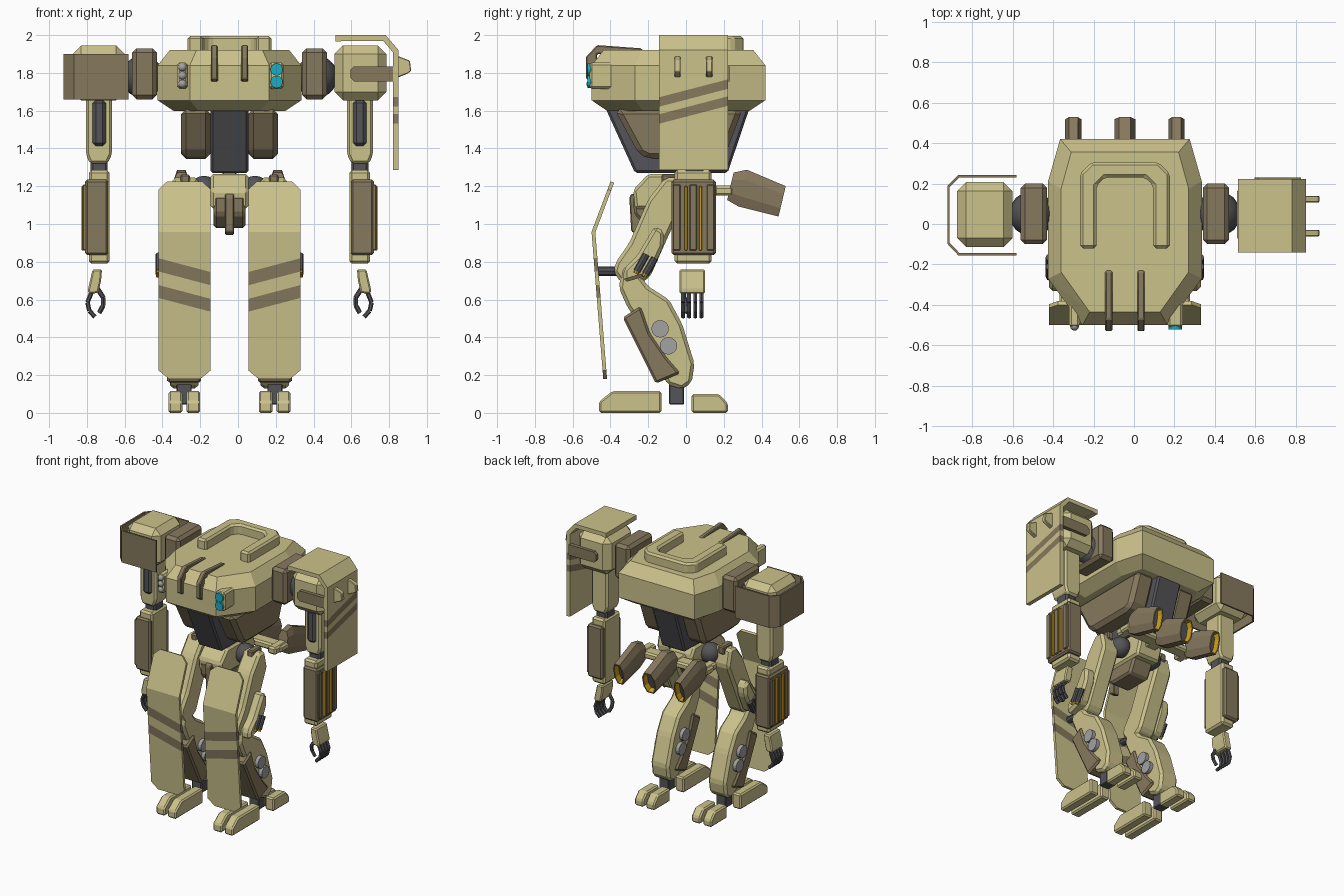
import bpy, bmesh
from math import pi
from mathutils import Vector

if "Cube" in bpy.data.objects:
    bpy.data.objects.remove(bpy.data.objects["Cube"])

CX = -0.045  # body symmetry plane; all x values below are relative to it


def material(name, r, g, b):
    m = bpy.data.materials.new(name)
    m.diffuse_color = (r, g, b, 1)
    m.use_nodes = True
    m.node_tree.nodes["Principled BSDF"].inputs["Base Color"].default_value = m.diffuse_color
    return m


SAND = material("sand", .60, .54, .26)
BROWN = material("brown", .24, .19, .11)
DARK = material("dark_grey", .09, .09, .10)
STEEL = material("steel", .36, .36, .37)
YELLOW = material("yellow", .60, .34, .01)
CYAN = material("cyan", .01, .42, .55)


def finish(name, bm, mats, pair=False, bevel=0, solid=0, smooth=False):
    if not solid:
        bmesh.ops.recalc_face_normals(bm, faces=bm.faces[:])
    if bevel:
        bmesh.ops.bevel(bm, geom=bm.edges[:], offset=bevel, segments=1,
                        affect='EDGES', clamp_overlap=True)
    me = bpy.data.meshes.new(name)
    bm.to_mesh(me)
    bm.free()
    for m in (mats if isinstance(mats, (list, tuple)) else [mats]):
        me.materials.append(m)
    for p in me.polygons:
        p.use_smooth = smooth
    ob = bpy.data.objects.new(name, me)
    bpy.context.collection.objects.link(ob)
    ob.location.x = CX
    if solid:
        s = ob.modifiers.new("thickness", 'SOLIDIFY')
        s.thickness, s.offset, s.use_even_offset = solid, 0, True
    if pair:
        ob.modifiers.new("pair", 'MIRROR').use_mirror_merge = False
    return ob


def place(axis, a, u, v):
    return {'x': (a, u, v), 'y': (u, a, v), 'z': (u, v, a)}[axis]


def prism(name, axis, profile, a0, a1, mat, bevel=0, pair=False):
    bm = bmesh.new()
    lo, hi = ([bm.verts.new(place(axis, a, *p)) for p in profile] for a in (a0, a1))
    bm.faces.new(lo)
    bm.faces.new(hi)
    for i in range(len(lo)):
        bm.faces.new((lo[i - 1], lo[i], hi[i], hi[i - 1]))
    return finish(name, bm, mat, pair, bevel)


def box(name, x, y, z, mat, bevel=.012, pair=False):
    return prism(name, 'z', [(x[0], y[0]), (x[1], y[0]), (x[1], y[1]), (x[0], y[1])],
                 z[0], z[1], mat, bevel, pair)


def rods(name, paths, r, mat, n=8, pair=False):
    bm = bmesh.new()
    for path in paths:
        for p, q in zip(path, path[1:]):
            p, q = Vector(p), Vector(q)
            m = (q - p).to_track_quat('Z', 'Y').to_matrix().to_4x4()
            m.translation = (p + q) / 2
            bmesh.ops.create_cone(bm, cap_ends=True, segments=n, radius1=r, radius2=r,
                                  depth=(q - p).length, matrix=m)
    return finish(name, bm, mat, pair)


def ball(name, c, r, mat, pair=False):
    bm = bmesh.new()
    bmesh.ops.create_uvsphere(bm, u_segments=16, v_segments=10, radius=r)
    bmesh.ops.translate(bm, verts=bm.verts[:], vec=c)
    return finish(name, bm, mat, pair, smooth=True)


def stripe(bm, axis, k, bands):
    """Cut slanted bands z - k*u and give them the second material."""
    n = Vector((-k, 0, 1)) if axis == 'x' else Vector((0, -k, 1))
    for s in [v for b in bands for v in b]:
        bmesh.ops.bisect_plane(bm, geom=bm.verts[:] + bm.edges[:] + bm.faces[:],
                               plane_co=(0, 0, s), plane_no=n)
    for f in bm.faces:
        s = f.calc_center_median().dot(n)
        f.material_index = int(any(a < s < b for a, b in bands))


def sheet(name, axis, path, a0, a1, t, mats, bands=()):
    bm = bmesh.new()
    lo, hi = ([bm.verts.new(place(axis, a, *p)) for p in path] for a in (a0, a1))
    for i in range(1, len(lo)):
        bm.faces.new((lo[i - 1], lo[i], hi[i], hi[i - 1]))
    if bands:
        stripe(bm, 'y', .26, bands)
    return finish(name, bm, mats, solid=t)


# chest: hull of four eight-sided rings
half = [(.21, -.46), (.38, -.23), (.38, .25), (.32, .46)]
bm = bmesh.new()
for z, d in ((1.598, .085), (1.655, 0), (1.84, 0), (1.922, .065)):
    for x, y in half:
        for s in (-1, 1):
            bm.verts.new((s * x * (1 - d / .38), y * (1 - d / .46) - .04, z))
res = bmesh.ops.convex_hull(bm, input=bm.verts[:])
bmesh.ops.dissolve_limit(bm, angle_limit=.02, verts=bm.verts[:], edges=bm.edges[:])
finish("chest", bm, SAND)
prism("top_ridge", 'z', [(-.222, -.12), (-.222, .25), (-.165, .305), (.165, .305), (.222, .25),
      (.222, -.12), (.14, -.12), (.14, .19), (.1, .23), (-.1, .23), (-.14, .19), (-.14, -.12)],
      1.9, 1.995, SAND, .014)
for x in (-.08, .08):
    prism("chest_rail", 'x', [(-.22, 1.9), (-.235, 1.93), (-.47, 1.947), (-.53, 1.885), (-.53, 1.77),
          (-.5, 1.75), (-.47, 1.8), (-.47, 1.9)], x - .018, x + .018, BROWN, .006)

# sensor housings
box("sensor_housing", (-.277, -.222), (-.51, -.36), (1.715, 1.855), SAND)
box("sensor_housing", (.21, .287), (-.51, -.36), (1.715, 1.855), SAND)
for z in (1.742, 1.786, 1.83):
    ball("small_sensor", (-.249, -.505, z), .022, STEEL)
for z in (1.752, 1.818):
    rods("large_sensor", [[(.249, -.5, z), (.249, -.522, z)]], .033, CYAN, 12)

# waist
prism("waist_core", 'x', [(-.425, 1.61), (-.27, 1.27), (.22, 1.27), (.335, 1.61)], -.1, .1, DARK, .012)
prism("waist_armour", 'x', [(-.38, 1.61), (-.25, 1.37), (-.2, 1.345), (.16, 1.345), (.21, 1.37), (.3, 1.61)],
      .1, .257, BROWN, .03, True)

# pelvis
prism("pelvis", 'x', [(-.2, 1.265), (.1, 1.265), (.14, 1.2), (.1, 1.08), (-.27, 1.08), (-.28, 1.18)],
      -.1, .1, SAND, .015)
prism("pelvis_underside", 'x', [(-.28, 1.15), (-.275, 1.05), (-.2, .98), (0, .98), (.06, 1.1), (.04, 1.15)],
      -.085, .085, BROWN, .015)
prism("pelvis_front_bar", 'x', [(-.29, 1.16), (-.3, 1.14), (-.29, .96), (-.24, .94), (-.24, 1.16)],
      -.024, .024, BROWN, .006)
ball("hip_joint", (.135, -.04, 1.18), .075, DARK, True)

# rear rack with three thrusters
box("thruster_crossbar", (-.3, .3), (.15, .25), (1.15, 1.2), SAND)
box("rack_arm", (-.05, .05), (.05, .33), (1.15, 1.205), SAND)
box("thruster_mount", (.22, .29), (.1, .34), (1.15, 1.205), SAND, pair=True)
for x, w, pair in ((0, .052, False), (.255, .04, True)):
    bm = bmesh.new()
    sec = [(-1, .45), (-.55, 1), (.55, 1), (1, .45), (1, -.45), (.55, -1), (-.55, -1), (-1, -.45)]
    rings = []
    for c, h in ((Vector((0, .235, 1.2)), .075), (Vector((0, .3, 1.19)), .1), (Vector((0, .509, 1.12)), .083)):
        up = Vector((0, .23, .97))
        rings.append([bm.verts.new(c + up * h * v + Vector((x + w * u, 0, 0))) for u, v in sec])
    for a, b in zip(rings, rings[1:]):
        for i in range(8):
            bm.faces.new((a[i - 1], a[i], b[i], b[i - 1]))
    bm.faces.new(rings[0])
    end = bm.faces.new(rings[-1])
    bmesh.ops.recalc_face_normals(bm, faces=bm.faces[:])
    bmesh.ops.inset_individual(bm, faces=[end], thickness=.01)
    bmesh.ops.inset_individual(bm, faces=[end], thickness=.008, depth=-.04)
    for e in end.edges:
        for f in e.link_faces:
            f.material_index = 1
    end.material_index = 2
    finish("thruster", bm, (BROWN, YELLOW, DARK), pair)

# shoulders
box("shoulder_joint", (.385, .515), (-.1, .2), (1.66, 1.93), BROWN, .022, True)
ball("shoulder_ball", (.46, .05, 1.78), .112, DARK, True)
box("shoulder_block", (.555, .83), (-.114, .207), (1.655, 1.945), SAND, .045, True)

# wrap-around guard on one shoulder
sheet("shoulder_guard", 'z', [(-.535, -.15), (-.82, -.15), (-.872, -.095), (-.872, .185), (-.82, .237), (-.535, .237)],
      1.66, 1.9, .012, BROWN)

# striped shield on the other shoulder
sheet("arm_shield", 'y', [(.575, 1.965), (.575, 1.985), (.82, 1.985), (.88, 1.915), (.88, 1.285)],
      -.142, .222, .03, (SAND, BROWN), [(1.568, 1.618), (1.658, 1.708)])
for y in (-.125, .215):
    prism("shield_bracket", 'y', [(.64, 1.775), (.66, 1.755), (.87, 1.755), (.87, 1.835), (.66, 1.835), (.64, 1.815)],
          y - .015, y + .015, BROWN)
for y in (-.045, .123):
    prism("shield_peg", 'y', [(.89, 1.775), (.89, 1.89), (.955, 1.865), (.962, 1.81), (.94, 1.795)],
          y - .016, y + .016, SAND, .004)

# arms
prism("upper_arm", 'y', [(.622, 1.67), (.622, 1.37), (.645, 1.32), (.74, 1.32), (.76, 1.37), (.76, 1.67)],
      -.035, .12, SAND, .014, True)
box("upper_arm_piston", (.652, .728), (-.052, .03), (1.41, 1.66), DARK, .02, True)
box("elbow", (.645, .735), (-.01, .1), (1.22, 1.355), DARK, .012, True)
box("forearm", (.635, .745), (-.06, .135), (.79, 1.285), SAND, .014, True)
box("forearm_cover", (.642, .765), (-.077, .158), (.835, 1.235), BROWN, .012, True)
for y in (.0, .077):
    box("forearm_strip", (.755, .783), (y - .008, y + .008), (.86, 1.2), YELLOW, .003, True)
for y in (-.05, .038, .13):
    box("forearm_ridge", (.755, .777), (y - .02, y + .02), (.86, 1.21), BROWN, .005, True)

# hands
prism("palm", 'y', [(.675, .76), (.725, .76), (.75, .65), (.745, .63), (.695, .635), (.68, .7)],
      -.035, .1, SAND, .008, True)
rods("fingers", [[(.728, y, .645), (.752, y, .585), (.742, y, .54), (.712, y, .508)]
                 for y in (-.015, .017, .049, .081)], .012, DARK, 6, True)
rods("thumb", [[(.7, -.01, .66), (.668, -.01, .61), (.668, 0, .57), (.69, .005, .53)]], .013, DARK, 6, True)

# thighs with side pods
prism("thigh", 'x', [(-.11, 1.245), (-.04, 1.245), (-.01, 1.12), (-.11, .9), (-.19, .72), (-.25, .68), (-.345, .69),
      (-.385, .75), (-.37, .8), (-.3, .9), (-.2, 1.13)], .165, .305, SAND, .018, True)
box("hip_slot", (.21, .26), (-.13, -.02), (1.2, 1.262), BROWN, .008, True)
prism("thigh_pod", 'x', [(-.165, .99), (-.115, .96), (-.12, .88), (-.19, .73), (-.33, .69), (-.33, .76), (-.26, .83)],
      .29, .375, SAND, .018, True)
rods("pod_piston", [[(.372, -.21, .84), (.372, -.26, .75)], [(.372, -.165, .82), (.372, -.215, .735)]],
     .02, DARK, 8, True)
rods("pod_tip", [[(.375, -.26, .75), (.375, -.267, .737)], [(.375, -.215, .735), (.375, -.222, .722)]],
     .014, YELLOW, 8, True)

# lower legs
prism("shin", 'x', [(-.355, .66), (-.34, .77), (-.29, .79), (-.2, .67), (-.09, .6), (-.02, .47), (.045, .26), (.03, .16),
      (-.02, .125), (-.1, .15), (-.2, .4), (-.31, .56)], .165, .315, SAND, .018, True)
prism("shin_cover", 'x', [(-.335, .505), (-.24, .565), (-.19, .42), (-.1, .29), (-.03, .21), (-.16, .155)],
      .15, .33, BROWN, .012, True)
rods("shin_disc", [[(.138, y, z), (.342, y, z)] for y, z in ((-.137, .445), (-.093, .355))], .046, STEEL, 16, True)
prism("ankle", 'x', [(-.09, .045), (-.01, .045), (-.01, .2), (-.03, .23), (-.09, .17)], .2, .28, DARK, .005, True)
box("ankle_pin", (.18, .3), (-.075, -.025), (.14, .185), DARK, .01, True)

# feet: two front toes and two heels
for x in (.155, .25):
    prism("toe", 'x', [(-.46, 0), (-.13, 0), (-.13, .115), (-.39, .115), (-.46, .06)], x, x + .073, SAND, .01, True)
    prism("heel", 'x', [(.03, 0), (.222, 0), (.222, .05), (.175, .1), (.03, .1)], x, x + .073, SAND, .01, True)

# bent leg shields with slanted stripes
bm = bmesh.new()
bm.faces.new([bm.verts.new((x, 0, z)) for x, z in ((.1, .225), (.155, .18), (.32, .18), (.375, .225), (.375, 1.18),
             (.33, 1.222), (.145, 1.222), (.1, 1.18))])
bmesh.ops.bisect_plane(bm, geom=bm.verts[:] + bm.edges[:] + bm.faces[:], plane_co=(0, 0, .957), plane_no=(0, 0, 1))
stripe(bm, 'x', .265, [(.51, .578), (.65, .72)])
for v in bm.verts:
    z = v.co.z
    v.co.y = -.49 + (.1 * (z - .957) / .265 if z > .957 else .062 * (.957 - z) / .777)
finish("leg_shield", bm, (SAND, BROWN), True, solid=.02)
rods("leg_shield_strut", [[(.24, -.475, .75), (.24, -.35, .75)]], .025, DARK, 8, True)
